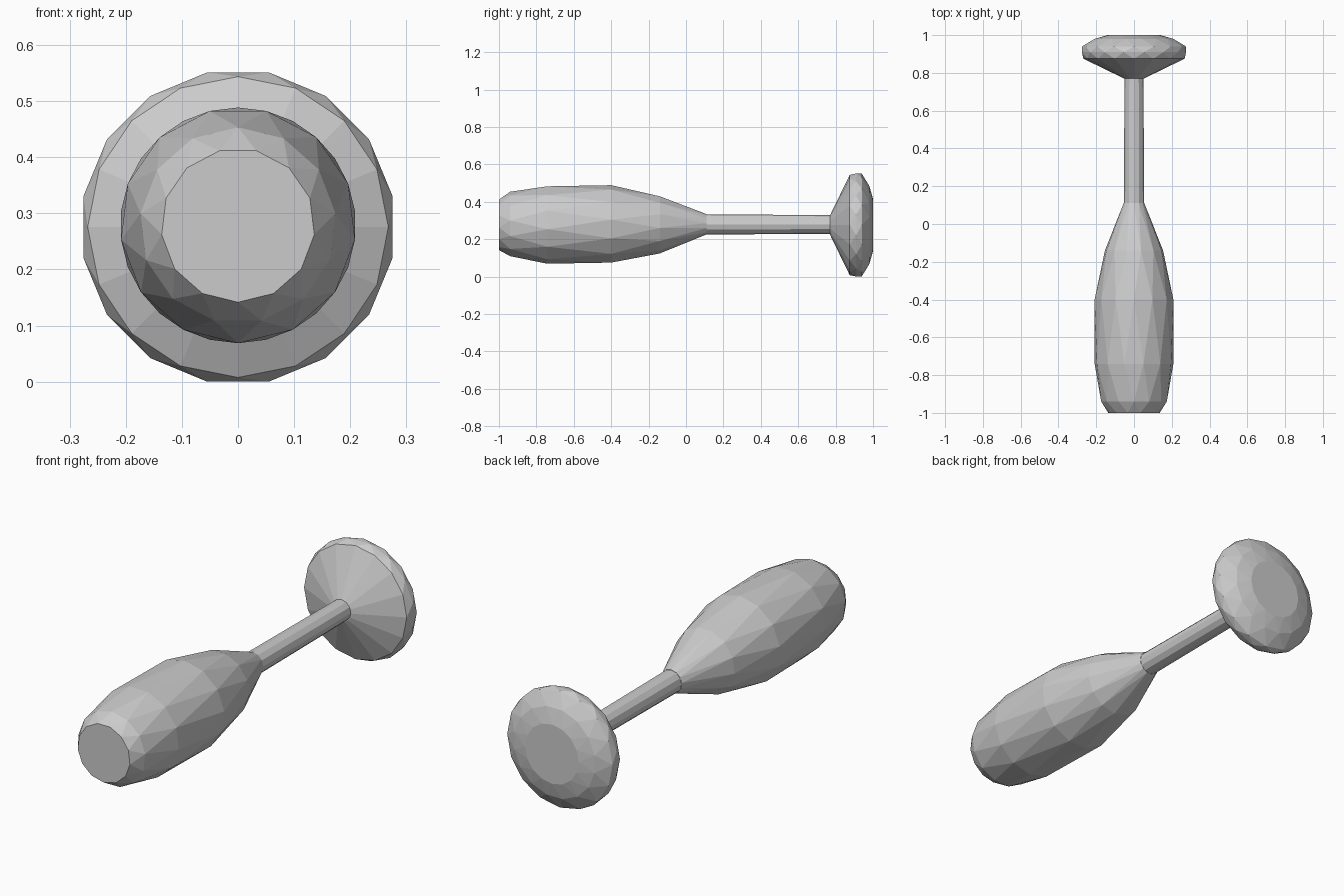
import bpy, bmesh, math

if "Cube" in bpy.data.objects:
    bpy.data.objects.remove(bpy.data.objects["Cube"])

CENTRE_Z = 0.281


def turned(name, profile, sides, stagger=True, centre_z=CENTRE_Z):
    """Faceted solid around the y axis; profile = (y, radius) pairs."""
    bm = bmesh.new()
    rings = []
    for i, (y, r) in enumerate(profile):
        shift = 0.5 * (i % 2) if stagger else 0
        ring = []
        for k in range(sides):
            a = 2 * math.pi * (k + shift) / sides - math.pi / 2
            ring.append(bm.verts.new((r * math.cos(a), y, centre_z + r * math.sin(a))))
        rings.append(ring)
    for i in range(len(rings) - 1):
        a, b = rings[i], rings[i + 1]
        for k in range(sides):
            n = (k + 1) % sides
            if not stagger:
                bm.faces.new((a[k], a[n], b[n], b[k]))
            elif i % 2 == 0:
                bm.faces.new((a[k], a[n], b[k]))
                bm.faces.new((a[n], b[n], b[k]))
            else:
                bm.faces.new((a[k], a[n], b[n]))
                bm.faces.new((a[k], b[n], b[k]))
    bm.faces.new(rings[0])
    bm.faces.new(rings[-1])
    bmesh.ops.recalc_face_normals(bm, faces=bm.faces)
    mesh = bpy.data.meshes.new(name)
    bm.to_mesh(mesh)
    bm.free()
    obj = bpy.data.objects.new(name, mesh)
    bpy.context.collection.objects.link(obj)
    return obj


# Bulging club-shaped body with a blunt front end
turned("body", [(-1.0, 0.137), (-0.94, 0.175), (-0.74, 0.21), (-0.40, 0.21),
                (-0.14, 0.155), (0.11, 0.055)], 13, centre_z=0.284)

# Slim straight rod
turned("rod", [(0.08, 0.054), (0.80, 0.05)], 12, stagger=False, centre_z=0.284)

# Flared disc: straight cone at the front, rounded crown at the back
turned("disc_cone", [(0.77, 0.052), (0.875, 0.268)], 16, stagger=False)
turned("disc_crown", [(0.875, 0.268), (0.91, 0.281), (0.94, 0.275),
                      (0.98, 0.213), (1.0, 0.14)], 16)
# Slight vertical nudge keeps the rim resting on the floor
low = min((v.co.z for o in bpy.data.objects for v in o.data.vertices))
for o in bpy.data.objects:
    o.location.z -= low
